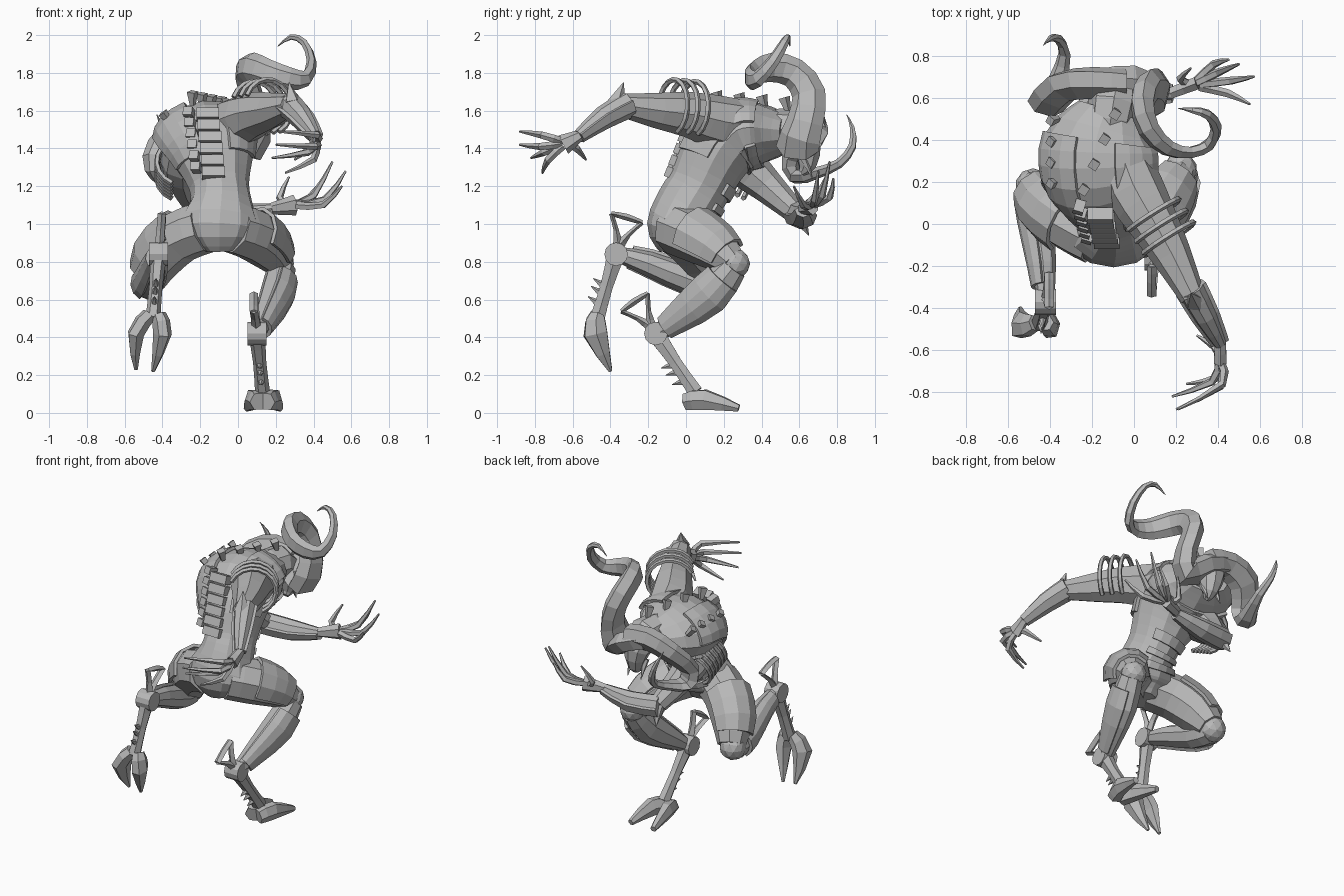
import bpy, bmesh, math
from mathutils import Vector

default = bpy.data.objects.get("Cube")
if default:
    bpy.data.objects.remove(default)

grey = bpy.data.materials.new("stone grey")
grey.use_nodes = True
grey.diffuse_color = (.48, .48, .48, 1)
grey.node_tree.nodes["Principled BSDF"].inputs["Base Color"].default_value = grey.diffuse_color
X = Vector((1, 0, 0))
UP = Vector((0, 0, 1))


def finish(name, bm):
    bmesh.ops.recalc_face_normals(bm, faces=bm.faces)
    mesh = bpy.data.meshes.new(name)
    bm.to_mesh(mesh)
    bm.free()
    mesh.materials.append(grey)
    obj = bpy.data.objects.new(name, mesh)
    bpy.context.collection.objects.link(obj)
    return obj


def sample(path, sub):
    """Smooth a path of x, y, z, width radius, depth radius."""
    pts = [Vector(tuple(p) + (p[-1],) * (5 - len(p))) for p in path]
    out = []
    for i in range(len(pts) - 1):
        a, b = pts[i], pts[i + 1]
        before = pts[i - 1] if i else a
        after = pts[i + 2] if i + 2 < len(pts) else b
        for k in range(sub):
            t = k / sub
            m, n = (b - before) * .5, (after - a) * .5
            h = t * t * (3 - 2 * t)
            out.append(a * (1 - h) + b * h + m * (t * (1 - t) ** 2) - n * (t * t * (1 - t)))
    return out + [pts[-1]]


def loft(name, path, side=X, n=8, sub=2, arc=None, grow=0, span=(0, None)):
    """Sweep an ellipse along a path; an arc gives an armour shell over it."""
    pts = sample(path, sub)
    pos = [Vector(p[:3]) for p in pts]
    bm = bmesh.new()
    rings, u = [], Vector(side)
    for i, p in enumerate(pts):
        t = (pos[min(i + 1, len(pos) - 1)] - pos[max(i - 1, 0)]).normalized()
        u = (u - t * u.dot(t)).normalized()
        v = t.cross(u)
        lo, hi = arc or (0, 360)
        count = n + 1 if arc else n
        ring = []
        for k in range(count):
            a = math.radians(lo + (hi - lo) * k / n)
            ring.append(pos[i] + u * math.cos(a) * max(p[3] + grow, .002)
                        + v * math.sin(a) * max(p[4] + grow, .002))
        rings.append(ring)
    rings = [[bm.verts.new(c) for c in r] for r in rings[span[0]:span[1]]]
    for a, b in zip(rings, rings[1:]):
        for k in range(len(a) - (1 if arc else 0)):
            j = (k + 1) % len(a)
            bm.faces.new((a[k], a[j], b[j], b[k]))
    if not arc:
        bm.faces.new(rings[0])
        bm.faces.new(rings[-1])
    obj = finish(name, bm)
    if arc:
        mod = obj.modifiers.new("thickness", 'SOLIDIFY')
        mod.thickness = .02
        mod.offset = 0
    return obj


def spike(name, base, tip, r, end=0, n=5):
    loft(name, [(*base, r), (*tip, end)], n=n, sub=1, side=(1, .2, .1))


def ball(name, centre, r):
    bm = bmesh.new()
    bmesh.ops.create_icosphere(bm, subdivisions=2, radius=r)
    bmesh.ops.translate(bm, vec=centre, verts=bm.verts)
    finish(name, bm)


def plate(name, centre, size, facing):
    bm = bmesh.new()
    bmesh.ops.create_cube(bm, size=1)
    bmesh.ops.scale(bm, vec=size, verts=bm.verts)
    bm.transform(Vector(facing).to_track_quat('Y', 'Z').to_matrix().to_4x4())
    bmesh.ops.translate(bm, vec=centre, verts=bm.verts)
    finish(name, bm)


def shoulder_ribs(name, start, end, r, count):
    """Raised hoops over the top and outside of an arm."""
    start, end = Vector(start), Vector(end)
    axis = (end - start).normalized()
    u = axis.cross(UP).normalized()
    v = axis.cross(u)
    for i in range(count):
        c = start.lerp(end, i / (count - 1))
        turns = [math.radians(115 + 20 * k) for k in range(12)]
        hoop = [(*(c + (u * math.cos(a) + v * math.sin(a)) * r), .015) for a in turns]
        loft(f"{name}_{i}", hoop, side=axis, n=5, sub=1)


def hand(name, wrist, palm, fingers):
    loft(name + "_palm", [(*wrist, .03), (*palm, .055, .035)], side=UP, n=6)
    wrist, palm = Vector(wrist), Vector(palm)
    for i, (mid, tip) in enumerate(fingers):
        root = palm.lerp(wrist, .2).lerp(Vector(mid), .2)
        loft(f"{name}_finger_{i}", [(*root, .021), (*mid, .02), (*tip, .006)], n=5)


def lower_leg(name, hock, ankle, toes):
    """Hock joint, forked spur, cannon bone, spikes and two toes."""
    hock, ankle = Vector(hock), Vector(ankle)
    d = (hock - ankle).normalized()
    back = X.cross(d).normalized()
    if back.y > 0:
        back = -back
    wide = X * .05
    loft(name + "_hock", [(*(hock - wide), .062), (*(hock + wide), .062)], side=UP, n=12, sub=1)
    loft(name + "_cannon", [(*hock, .045, .055), (*hock.lerp(ankle, .5), .035, .038),
                            (*ankle, .04, .045)], n=6)
    tips = [hock + d * .2 + back * s for s in (.085, -.085)]
    for tip in tips:
        elbow = hock + d * .12 + (tip - hock - d * .2) * .4
        loft(name + "_spur_arm", [(*(hock + d * .04), .025, .03), (*elbow, .022, .014),
                                  (*tip, .022, .012)], n=4)
    middle = hock + d * .205
    loft(name + "_spur_bar", [(*tips[0], .022, .012), (*middle, .022, .018),
                              (*tips[1], .022, .012)], n=4)
    for t in (.5, .62, .78):
        root = hock.lerp(ankle, t)
        spike(name + "_spike", root + back * .02, root + back * .08 + d * .02, .022)
    for toe in toes:
        loft(name + "_toe", toe, n=6)


# Torso, bent forward and tilted toward its right shoulder
tilt = (1, 0, .2)
torso = [(-.1, -.05, .86, .09), (-.1, -.05, .97, .22, .16), (-.09, .01, 1.1, .17, .17),
         (-.1, .07, 1.2, .16, .17), (-.13, .15, 1.36, .22, .19), (-.16, .25, 1.46, .27, .19),
         (-.16, .4, 1.48, .26, .16), (-.12, .54, 1.48, .15, .1)]
loft("torso", torso, tilt, n=12, sub=3)
for i in range(3):
    first = 5 + 2 * i
    loft(f"belly_band_{i}", torso, tilt, 5, 3, (45, 135), .006, (first, first + 2))
loft("breastplate", torso, tilt, 6, 3, (30, 150), .01, (13, 19))
loft("right_back_plate", torso, tilt, 4, 3, (185, 250), .008, (11, 19))
loft("left_back_plate", torso, tilt, 4, 3, (290, 350), .008, (11, 19))

# Back armour blocks and flared spines
for i in range(6):
    f = i / 5
    plate("spine_block", (-.13 - .03 * f, -.08 + .12 * f, 1.27 + .31 * f), (.12, .06, .055), (0, -1, .4))
    plate("rib_block", (-.22 - .04 * f, -.06 + .14 * f, 1.3 + .29 * f), (.05, .06, .045), (-.3, -1, .4))
for i in range(4):
    x, y, z = -.24 + .05 * i, .18 + .12 * i, 1.63 - .01 * i
    spike("spine", (x, y, z), (x, y - .02, z + .07), .016, .032, 4)
    spike("rib_spine", (-.36, .2 + .1 * i, 1.54), (-.4, .19 + .1 * i, 1.59), .016, .028, 4)

# Head, wedge-shaped and lowered
loft("head", [(-.12, .44, 1.5, .1), (-.1, .57, 1.5, .12, .11), (-.08, .64, 1.42, .09, .08),
              (-.07, .64, 1.31, .05), (-.07, .61, 1.27, .02)], n=8)
for x in (-.13, -.03):
    spike("cheek_fang", (x, .62, 1.36), (x, .67, 1.24), .025)

# Broad horns, meeting at the brow and each curling to a point
loft("left_horn", [(-.16, .66, 1.52, .08, .07), (-.03, .66, 1.47, .1, .07), (.08, .59, 1.4, .12, .07),
                   (.11, .63, 1.54, .1, .06), (.07, .65, 1.69, .09, .06), (.04, .57, 1.8, .08, .06),
                   (.07, .45, 1.83, .08, .05), (.16, .36, 1.8, .07, .04), (.27, .34, 1.77, .06, .03),
                   (.36, .38, 1.77, .045, .03), (.39, .46, 1.86, .035, .025),
                   (.35, .52, 1.96, .025, .02), (.28, .54, 1.99, .015), (.21, .55, 1.94, 0)],
     side=(0, 1, .3), n=6)
loft("right_horn", [(-.04, .67, 1.52, .07), (-.2, .67, 1.53, .09, .07), (-.34, .65, 1.47, .1, .06),
                    (-.42, .56, 1.35, .09, .05), (-.4, .58, 1.25, .07, .04),
                    (-.36, .69, 1.27, .045, .03), (-.33, .81, 1.32, .03, .025),
                    (-.36, .88, 1.41, .022), (-.4, .88, 1.51, .014), (-.43, .85, 1.58, 0)],
     side=(0, .6, .8), n=6)

# Left arm reaching back
upper = [(-.06, .34, 1.53, .12), (0, .17, 1.54, .14), (.09, .01, 1.58, .12),
         (.18, -.15, 1.6, .095), (.28, -.35, 1.63, .06)]
fore = [(.27, -.31, 1.64, .065), (.34, -.44, 1.57, .055), (.41, -.57, 1.47, .03)]
loft("left_upper_arm", upper)
loft("left_forearm", fore)
loft("left_forearm_plate", fore, X, 4, 2, (180, 360), .006)
shoulder_ribs("left_shoulder_rib", (.09, .04, 1.61), (.16, -.07, 1.62), .145, 3)
spike("left_elbow_spike", (.29, -.37, 1.64), (.27, -.33, 1.75), .05)
hand("left_hand", (.41, -.56, 1.47), (.41, -.65, 1.42),
     [((.42, -.76, 1.47), (.21, -.88, 1.49)), ((.41, -.77, 1.41), (.2, -.88, 1.42)),
      ((.37, -.75, 1.38), (.18, -.82, 1.35)), ((.4, -.73, 1.34), (.25, -.76, 1.27)),
      ((.38, -.58, 1.4), (.3, -.53, 1.34))])

# Right arm folded across the front
upper = [(-.26, .22, 1.42, .13), (-.29, .3, 1.32, .12), (-.27, .43, 1.2, .09), (-.2, .58, 1.06, .06)]
fore = [(-.22, .59, 1.06, .065), (-.02, .62, 1.05, .06), (.18, .62, 1.08, .03)]
loft("right_upper_arm", upper)
loft("right_forearm", fore, UP)
loft("right_forearm_plate", fore, UP, 4, 2, (90, 270), .006)
shoulder_ribs("right_shoulder_rib", (-.29, .2, 1.33), (-.29, .36, 1.25), .14, 6)
spike("right_elbow_spike", (-.2, .59, 1.05), (-.23, .65, .94), .05)
hand("right_hand", (.17, .62, 1.08), (.3, .67, 1.1),
     [((.4, .72, 1.15), (.5, .76, 1.33)), ((.46, .68, 1.13), (.57, .7, 1.28)),
      ((.45, .62, 1.1), (.55, .57, 1.2)), ((.38, .76, 1.14), (.45, .78, 1.24)),
      ((.22, .69, 1.14), (.27, .74, 1.25))])

# Left leg, planted
thigh = [(-.03, -.06, .98, .14), (.08, .04, .94, .14), (.16, .16, .87, .12), (.22, .25, .79, .08)]
shin = [(.23, .25, .77, .075), (.2, .13, .63, .085, .105), (.14, -.04, .5, .06, .07), (.1, -.15, .42, .04)]
loft("left_thigh", thigh)
loft("left_thigh_plate", thigh, X, 5, 2, (-130, 30), .012, (2, 6))
loft("left_shin", shin)
loft("left_shin_plate", shin, X, 5, 2, (-60, 80), .008, (1, 6))
ball("left_knee", (.22, .26, .79), .08)
lower_leg("left", (.1, -.16, .42), (.13, .05, .11),
          [[(.11, 0, .06, .05), (.08, .1, .07, .045, .06), (.05, .28, .025, .02)],
           [(.15, 0, .06, .05), (.19, .1, .07, .045, .06), (.22, .28, .025, .02)]])

# Right leg, lifted behind
thigh = [(-.18, -.06, .98, .14), (-.31, .01, .93, .14), (-.42, .1, .82, .13), (-.47, .18, .7, .09)]
shin = [(-.48, .17, .68, .08), (-.46, .03, .7, .08), (-.43, -.2, .79, .06, .065), (-.42, -.36, .84, .04)]
loft("right_thigh", thigh)
loft("right_thigh_plate", thigh, X, 5, 2, (150, 310), .012, (2, 6))
loft("right_shin", shin)
loft("right_shin_plate", shin, X, 5, 2, (100, 240), .008, (1, 6))
ball("right_knee", (-.48, .18, .69), .085)
lower_leg("right", (-.42, -.37, .84), (-.45, -.47, .5),
          [[(-.47, -.47, .52, .04), (-.54, -.48, .42, .045, .07), (-.54, -.4, .23, .01)],
           [(-.42, -.47, .52, .04), (-.4, -.48, .42, .05, .07), (-.45, -.4, .22, .01)]])
